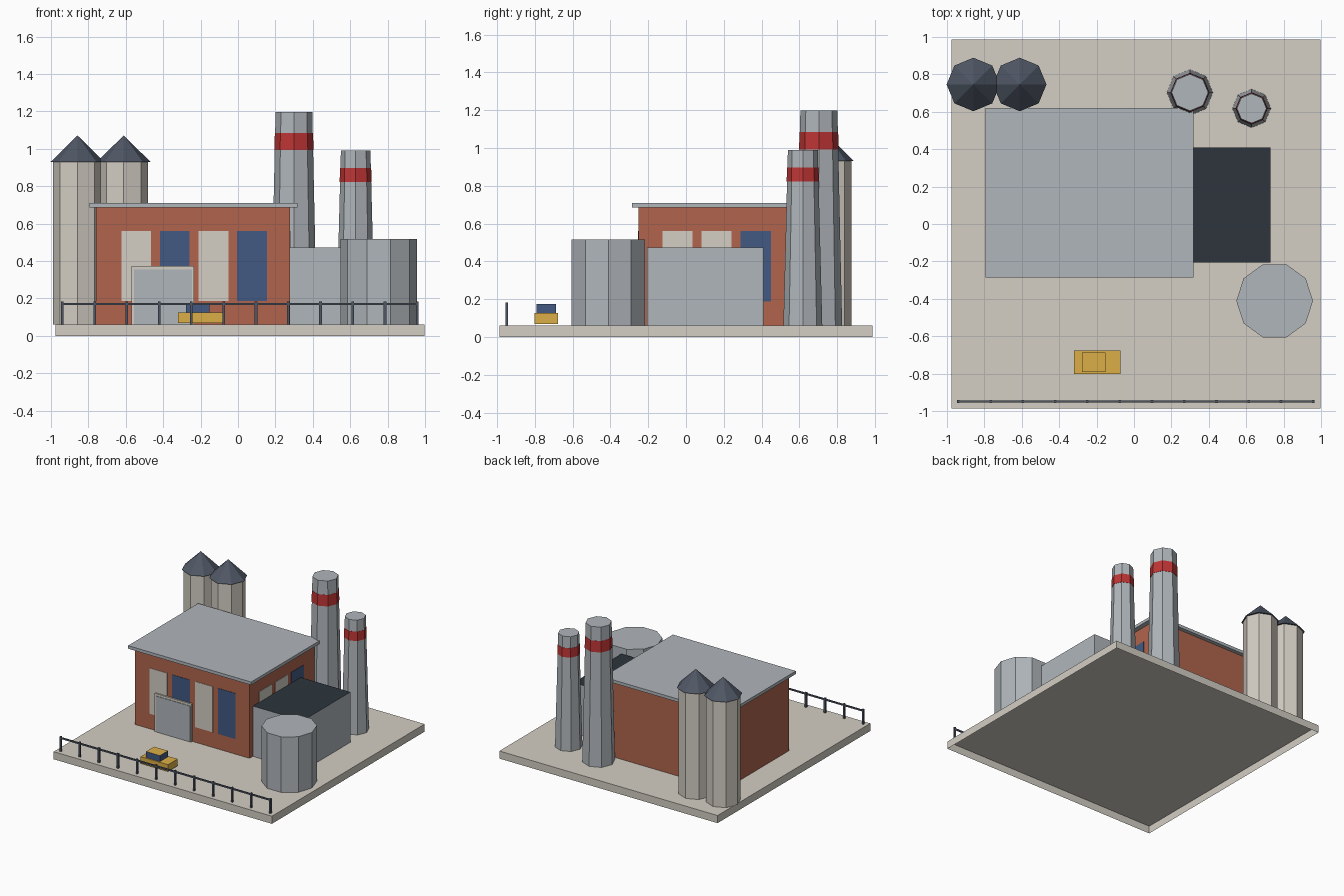
import bpy
import bmesh
from math import pi
from mathutils import Matrix

cube = bpy.data.objects.get("Cube")
if cube:
    bpy.data.objects.remove(cube, do_unlink=True)


def material(name, rgb):
    """Flat material from an sRGB 0-255 colour."""
    lin = [((c / 255 + 0.055) / 1.055) ** 2.4 for c in rgb] + [1.0]
    m = bpy.data.materials.new(name)
    m.use_nodes = True
    m.diffuse_color = lin
    m.node_tree.nodes["Principled BSDF"].inputs["Base Color"].default_value = lin
    return m


concrete = material("concrete", (211, 205, 195))
brick = material("brick", (177, 101, 77))
grey = material("grey metal", (176, 182, 187))
dark = material("dark roofing", (45, 53, 60))
red = material("red band", (190, 53, 53))
blue = material("blue glass", (66, 90, 130))
yellow = material("yellow paint", (220, 175, 71))
slate = material("slate", (79, 87, 101))

G = 0.062  # ground level


def finish(name, bm, mats):
    """Make the object; parts on the ground are open below, a second material colours the top."""
    bm.normal_update()
    bottom = [f for f in bm.faces
              if f.normal.z < -0.9 and f.calc_center_median().z < G + 0.001]
    bmesh.ops.delete(bm, geom=bottom, context="FACES")
    if len(mats) > 1:
        for f in bm.faces:
            f.material_index = int(f.normal.z > 0.9)
    me = bpy.data.meshes.new(name)
    bm.to_mesh(me)
    bm.free()
    for m in mats:
        me.materials.append(m)
    bpy.context.collection.objects.link(bpy.data.objects.new(name, me))


def box(name, x, y, z, *mats):
    """Box from (min, max) pairs."""
    bm = bmesh.new()
    bmesh.ops.create_cube(bm, size=1)
    for v in bm.verts:
        for i, (lo, hi) in enumerate((x, y, z)):
            v.co[i] = hi if v.co[i] > 0 else lo
    finish(name, bm, mats)


def prism(name, x, y, z0, z1, r0, r1, sides, mat):
    """Upright tapered prism or cone with a corner on the +x side."""
    bm = bmesh.new()
    place = Matrix.Translation((x, y, (z0 + z1) / 2)) @ Matrix.Rotation(pi / 2, 4, "Z")
    bmesh.ops.create_cone(bm, cap_ends=True, segments=sides, radius1=r0,
                          radius2=r1, depth=z1 - z0, matrix=place)
    finish(name, bm, [mat])


# Ground slab, hollow underneath
box("ground_slab", (-0.977, 0.998), (-0.987, 0.987), (0, G), concrete)

# Main hall with overhanging roof
box("hall_walls", (-0.758, 0.279), (-0.25, 0.588), (G, 0.685), brick)
box("hall_roof", (-0.795, 0.318), (-0.285, 0.62), (0.685, 0.71), grey)

# Front and side window panels
for i in range(4):
    x = -0.624 + 0.206 * i
    box(f"front_panel_{i + 1}", (x, x + 0.16), (-0.253, -0.249), (0.187, 0.56),
        blue if i % 2 else concrete)
for i in range(3):
    y = -0.125 + 0.207 * i
    box(f"side_panel_{i + 1}", (0.278, 0.282), (y, y + 0.16), (0.187, 0.56),
        blue if i == 2 else concrete)

# Loading door
box("door_frame", (-0.57, -0.236), (-0.264, -0.249), (G, 0.373), concrete)
box("door_panel", (-0.555, -0.245), (-0.268, -0.262), (G, 0.355), grey)

# Side annex and storage tank
box("annex", (0.279, 0.73), (-0.207, 0.41), (G, 0.473), grey, dark)
prism("storage_tank", 0.752, -0.411, G, 0.517, 0.205, 0.205, 10, grey)

# Chimneys with red bands
for name, x, y, top, r0, r1, b0, b1 in (
        ("large_chimney", 0.299, 0.703, 1.198, 0.123, 0.098, 0.993, 1.085),
        ("small_chimney", 0.629, 0.618, 0.99, 0.103, 0.079, 0.822, 0.897)):
    prism(name, x, y, G, top, r0, r1, 8, grey)
    prism(name + "_band", x, y, b0, b1, r1 + 0.007, r1 + 0.004, 8, red)

# Silos with cone roofs
for side, x in (("right", -0.859), ("left", -0.611)):
    prism(f"{side}_silo", x, 0.746, G, 0.932, 0.13, 0.13, 8, concrete)
    prism(f"{side}_silo_roof", x, 0.746, 0.93, 1.072, 0.143, 0, 8, slate)

# Parked vehicle
box("vehicle_body", (-0.32, -0.072), (-0.801, -0.677), (0.07, 0.126), yellow)
box("vehicle_cabin", (-0.278, -0.153), (-0.791, -0.687), (0.126, 0.175), blue, yellow)

# Front fence
for i in range(12):
    x = -0.939 + 0.1725 * i
    box(f"fence_post_{i + 1}", (x - 0.007, x + 0.007), (-0.956, -0.942), (G, 0.183), slate)
box("fence_rail", (-0.945, 0.964), (-0.954, -0.944), (0.164, 0.176), slate)
